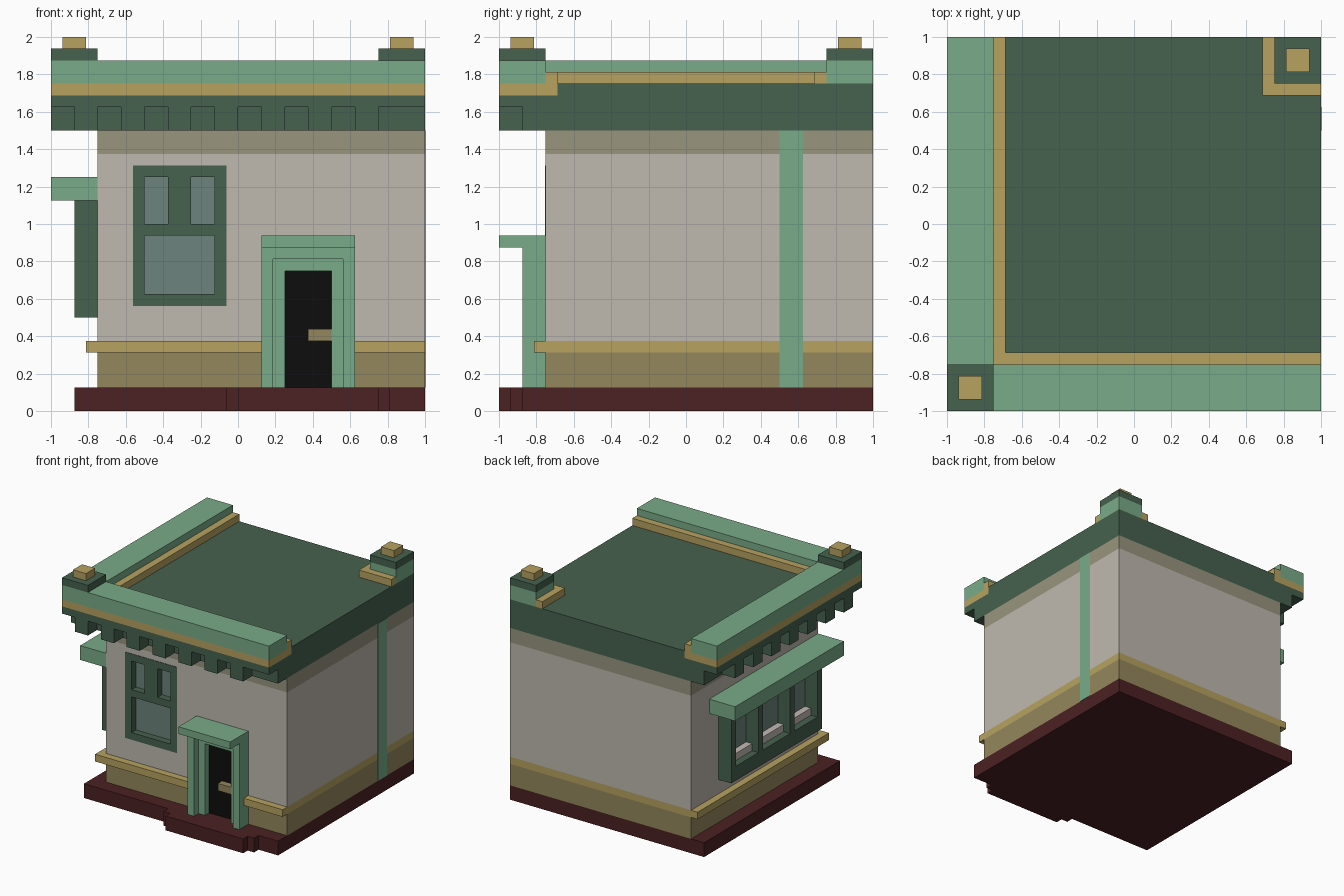
import bpy, bmesh

cube = bpy.data.objects.get("Cube")
if cube:
    bpy.data.objects.remove(cube, do_unlink=True)


def linear(c):
    c /= 255
    return c / 12.92 if c <= 0.04045 else ((c + 0.055) / 1.055) ** 2.4


def material(name, r, g, b):
    m = bpy.data.materials.new(name)
    col = (linear(r), linear(g), linear(b), 1)
    m.diffuse_color = col
    m.use_nodes = True
    m.node_tree.nodes["Principled BSDF"].inputs["Base Color"].default_value = col
    return m


CREAM = material("cream_wall", 191, 185, 175)
BAND = material("beige_band", 153, 149, 127)
TAN = material("dark_tan", 148, 135, 93)
GOLD = material("gold_trim", 183, 162, 96)
LIGHT = material("light_green", 121, 171, 136)
DARK = material("dark_green", 70, 97, 78)
MAROON = material("maroon_base", 76, 33, 35)
GLASS = material("grey_glass", 109, 131, 125)
BLACK = material("black_door", 13, 13, 13)
SILL = material("pale_sill", 196, 186, 181)

U = 1 / 16  # building module


def part(name, mat, *boxes):
    """One object made of boxes, each (x0, x1, y0, y1, z0, z1) in modules."""
    bm = bmesh.new()
    for b in boxes:
        lo, hi = b[0::2], b[1::2]
        verts = bmesh.ops.create_cube(bm, size=1)["verts"]
        for v in verts:
            v.co = [(lo[i] + hi[i]) / 2 * U + v.co[i] * (hi[i] - lo[i]) * U
                    for i in range(3)]
    mesh = bpy.data.meshes.new(name)
    bm.to_mesh(mesh)
    bm.free()
    mesh.materials.append(mat)
    ob = bpy.data.objects.new(name, mesh)
    bpy.context.collection.objects.link(ob)
    return ob


# Base slab with a stepped door landing
part("base_slab", MAROON, (-14, 16, -14, 16, 0, 2))
part("door_landing", MAROON, (-1, 13, -15, -14, 0, 2), (0, 12, -16, -15, 0, 2))

# Walls in horizontal layers, with a front skin left open for the window
part("lower_wall", TAN, (-12, 16, -12, 16, 2, 5))
part("wall_trim", GOLD, (-13, 16, -12, 16, 5, 6),
     (-13, 2, -13, -12, 5, 6), (10, 16, -13, -12, 5, 6))
part("main_wall", CREAM, (-12, 16, -11, 16, 6, 22),
     (-12, -9, -12, -11, 6, 22), (-1, 16, -12, -11, 6, 22),
     (-9, -1, -12, -11, 6, 9), (-9, -1, -12, -11, 21, 22))
part("upper_band", BAND, (-12, 16, -12, 16, 22, 24))
part("side_downpipe", LIGHT, (16, 16.05, 8, 10, 2, 24))

# Front window, panes set back inside the frame
part("front_window_frame", DARK,
     (-9, -8, -12.06, -11, 9, 21), (-2, -1, -12.06, -11, 9, 21),
     (-8, -2, -12.06, -11, 9, 10), (-8, -2, -12.06, -11, 15, 16),
     (-8, -2, -12.06, -11, 20, 21), (-6, -4, -12.06, -11, 16, 20))
part("front_window_glass", GLASS, (-8, -2, -11.08, -10.95, 10, 20))

# Door with stepped surround and canopy
part("door_panel", BLACK, (4, 8, -12.08, -11.9, 2, 12))
part("door_handle", TAN, (6, 8, -13, -12, 6, 7))
part("door_outer_frame", LIGHT, (2, 3, -14, -12, 2, 14),
     (9, 10, -14, -12, 2, 14), (3, 9, -14, -12, 13, 14))
part("door_inner_frame", LIGHT, (3, 4, -13, -12, 2, 13),
     (8, 9, -13, -12, 2, 13), (4, 8, -13, -12, 12, 13))
part("door_canopy", LIGHT, (2, 10, -16, -12, 14, 15))

# Side bay with three openings, sills and an awning
openings = [(-9, -4), (-3, 3), (4, 9)]
posts = [(-10, -9), (-4, -3), (3, 4), (9, 10)]
part("bay_frame", DARK, (-14, -12, -10, 10, 8, 10), (-14, -12, -10, 10, 17, 18),
     *[(-14, -12, a, b, 10, 17) for a, b in posts])
part("bay_glass", GLASS, *[(-12.1, -11.9, a, b, 10, 17) for a, b in openings])
part("bay_sills", SILL, *[(-13, -12, a, b, 10, 11) for a, b in openings])
part("bay_awning", LIGHT, (-16, -12, -12, 12, 18, 20))

# Cornice with dentils along the front and the window side
part("cornice", DARK, (-14, 16, -14, 16, 24, 26), (-16, 16, -16, 16, 26, 27))
starts = range(-14, 12, 4)
part("front_dentils", DARK, *[(s, s + 2, -16, -14, 24, 26) for s in starts])
part("side_dentils", DARK, *[(-16, -14, s, s + 2, 24, 26) for s in starts])

# Roof, gold courses and parapets
part("roof", DARK, (-11, 16, -11, 16, 27, 28))
part("gold_course", GOLD, (-16, 16, -16, -11, 27, 28), (-16, -11, -11, 16, 27, 28))
part("inner_ledge", GOLD, (-12, 16, -12, -11, 28, 29), (-12, -11, -11, 16, 28, 29))
part("parapets", LIGHT, (-16, 16, -16, -12, 28, 30), (-16, -12, -12, 16, 28, 30))
part("rear_corner_block", LIGHT, (12, 16, 12, 16, 28, 30))
part("rear_corner_ledge", GOLD, (11, 12, 11, 16, 28, 29), (12, 16, 11, 12, 28, 29))

# Matching caps on two opposite corners
for name, c in (("front", -14), ("rear", 14)):
    part(name + "_corner_cap", DARK, (c - 2, c + 2, c - 2, c + 2, 30, 31))
    part(name + "_corner_finial", GOLD, (c - 1, c + 1, c - 1, c + 1, 31, 32))
